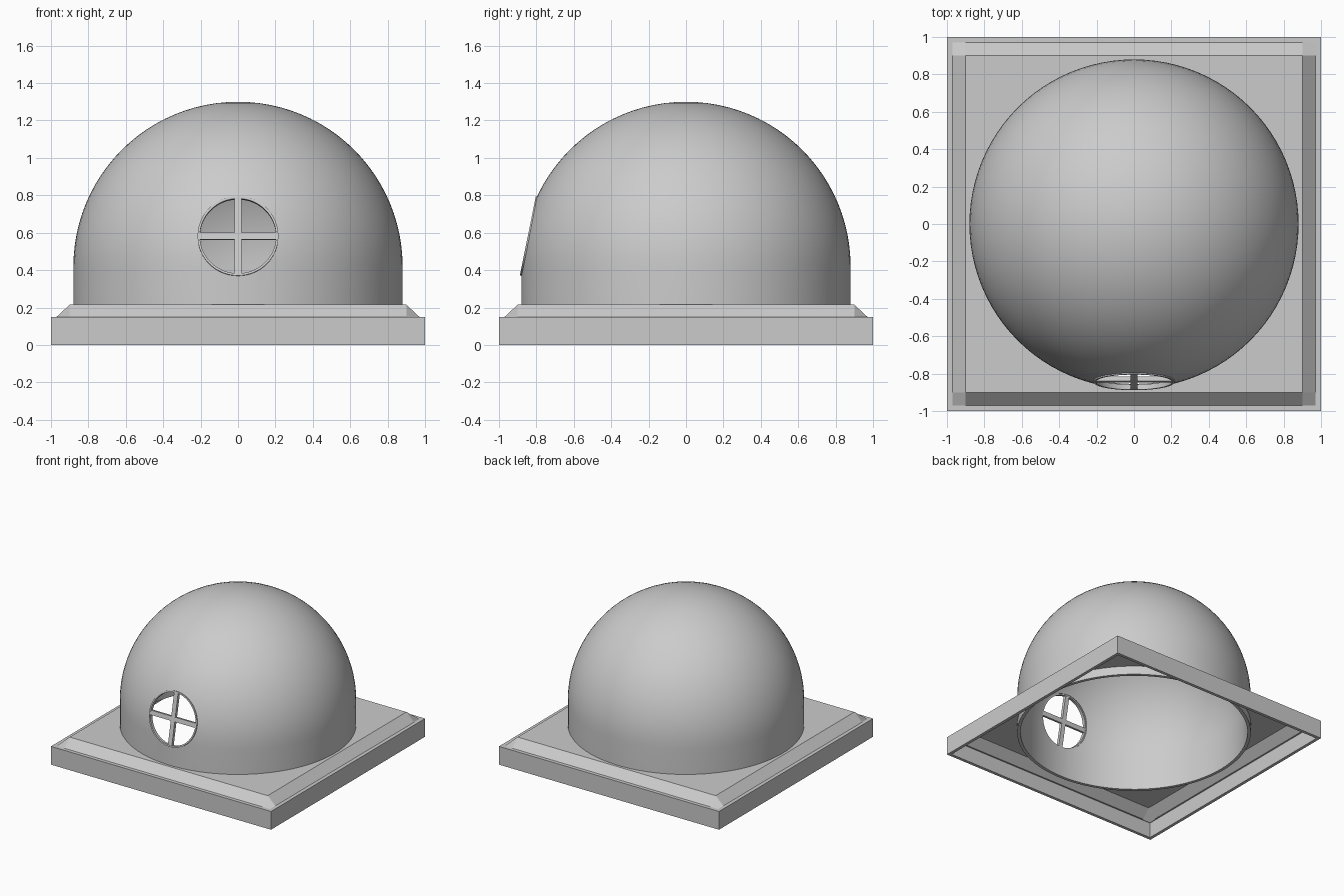
import bpy, bmesh
from math import sin, cos, pi, atan2
from mathutils import Matrix, Vector

if "Cube" in bpy.data.objects:
    bpy.data.objects.remove(bpy.data.objects["Cube"])

R, SPRING, RIM = 0.88, 0.42, 0.12        # dome radius, spring line, lower rim
WIN = Vector((0, -0.832, 0.58))          # window centre, lying on a leaning chord
LEAN = Matrix.Translation(WIN) @ Matrix.Rotation(-atan2(0.085, 0.42), 4, 'X')
WR = 0.214


def make(name, bm):
    bmesh.ops.recalc_face_normals(bm, faces=bm.faces)
    me = bpy.data.meshes.new(name)
    bm.to_mesh(me)
    bm.free()
    ob = bpy.data.objects.new(name, me)
    bpy.context.collection.objects.link(ob)
    return ob


def lathe(name, profile, segs, closed=False):
    """Revolve (radius, height) points around z."""
    bm = bmesh.new()
    vs = [bm.verts.new((r, 0, z)) for r, z in profile]
    pairs = list(zip(vs, vs[1:])) + ([(vs[-1], vs[0])] if closed else [])
    edges = [bm.edges.new(p) for p in pairs]
    bmesh.ops.spin(bm, geom=vs + edges, cent=(0, 0, 0), axis=(0, 0, 1),
                   angle=2 * pi, steps=segs)
    bmesh.ops.remove_doubles(bm, verts=bm.verts, dist=1e-5)
    return make(name, bm)


def cylinder(name, radius, depth, segs, matrix):
    bm = bmesh.new()
    bmesh.ops.create_cone(bm, cap_ends=True, segments=segs, radius1=radius,
                          radius2=radius, depth=depth, matrix=matrix)
    ob = make(name, bm)
    ob.hide_render = True
    return ob


def shell_and_cut(ob, thickness, cutter):
    """Give the sheet thickness, cut an opening, then drop the cutter."""
    s = ob.modifiers.new("shell", 'SOLIDIFY')
    s.thickness, s.offset, s.use_even_offset = thickness, -1, True
    b = ob.modifiers.new("opening", 'BOOLEAN')
    b.operation, b.solver, b.object = 'DIFFERENCE', 'EXACT', cutter
    bpy.context.view_layer.objects.active = ob
    for name in ("shell", "opening"):
        bpy.ops.object.modifier_apply(modifier=name)
    bpy.data.objects.remove(cutter)


def smooth(ob):
    bpy.ops.object.select_all(action='DESELECT')
    ob.select_set(True)
    bpy.context.view_layer.objects.active = ob
    bpy.ops.object.shade_smooth_by_angle(angle=pi / 6)


# Square base: raised panel with sloping border and a skirt, hollow below
bm = bmesh.new()
c = [-1, -0.97, -0.9, 0.9, 0.97, 1]
g = [[bm.verts.new((x, y, 0.215 if max(abs(x), abs(y)) < 0.95 else 0.15))
      for y in c] for x in c]
for i in range(5):
    for j in range(5):
        bm.faces.new((g[i][j], g[i + 1][j], g[i + 1][j + 1], g[i][j + 1]))
rim = [e for e in bm.edges if e.is_boundary]
low = bmesh.ops.extrude_edge_only(bm, edges=rim)["geom"]
for v in low:
    if isinstance(v, bmesh.types.BMVert):
        v.co.z = 0
base = make("base", bm)
shell_and_cut(base, 0.025, cylinder("base_cutter", 0.868, 1, 96, Matrix()))

# Dome: short drum with a half sphere above
n = 24
profile = [(R, RIM), (R, 0.22)]
profile += [(R * cos(pi / 2 * k / n), SPRING + R * sin(pi / 2 * k / n))
            for k in range(n)] + [(0, SPRING + R)]
dome = lathe("dome", profile, 96)
to_front = LEAN @ Matrix.Rotation(pi / 2, 4, 'X')
shell_and_cut(dome, 0.025, cylinder("window_cutter", WR, 0.4, 64, to_front))
smooth(dome)

# Round window frame
frame = lathe("window_frame", [(WR + 0.002, -0.014), (WR + 0.002, 0.014),
                               (WR - 0.01, 0.014), (WR - 0.01, -0.014)], 64, True)
frame.data.transform(to_front)
smooth(frame)

# Crossed window bars
for name, size in (("window_bar_upright", (0.036, 0.025, 2 * WR - 0.006)),
                   ("window_bar_level", (2 * WR - 0.006, 0.024, 0.036))):
    bm = bmesh.new()
    bmesh.ops.create_cube(bm, size=1, matrix=LEAN @ Matrix.Diagonal((*size, 1)))
    make(name, bm)
